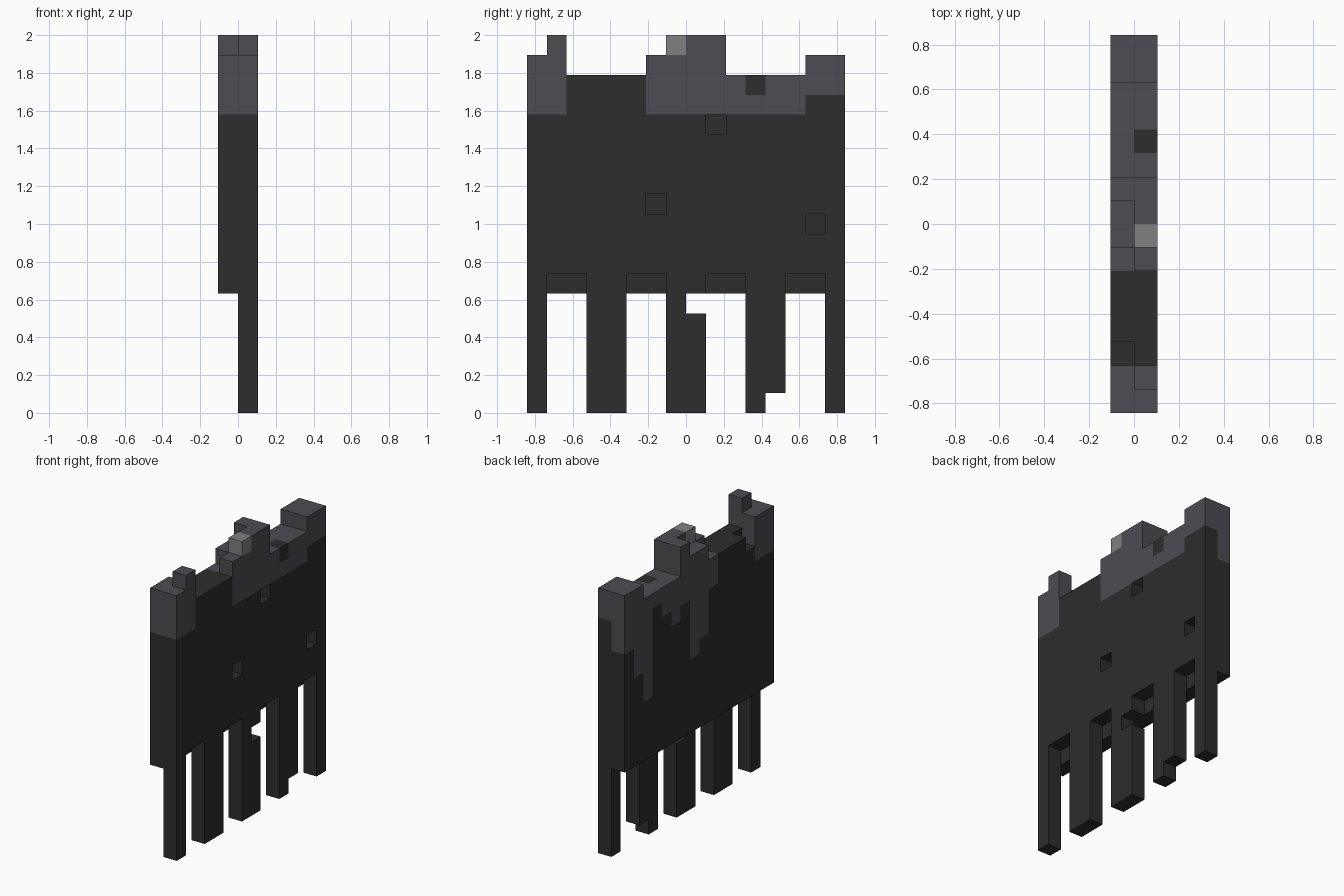
import bpy, bmesh
from mathutils import Vector

U = 2 / 19          # size of one block
BACK, FRONT = -1, 0  # the two block layers along x

cube = bpy.data.objects.get("Cube")
if cube:
    bpy.data.objects.remove(cube, do_unlink=True)


def make_material(name, rgb):
    mat = bpy.data.materials.new(name)
    mat.use_nodes = True
    color = (*rgb, 1)
    mat.diffuse_color = color
    bsdf = mat.node_tree.nodes["Principled BSDF"]
    bsdf.inputs["Base Color"].default_value = color
    bsdf.inputs["Roughness"].default_value = 0.9
    return mat


charcoal = make_material("charcoal", (0.026, 0.026, 0.026))
slate = make_material("slate grey", (0.074, 0.074, 0.084))
pale = make_material("pale grey", (0.216, 0.216, 0.216))


def blocks(layer, y0, y1, z0, z1):
    """All block cells in a box of one layer."""
    return {(layer, y, z) for y in range(y0, y1) for z in range(z0, z1)}


# Back panel: full sheet with a stepped top
back = blocks(BACK, -8, 8, 6, 17)
for y0, y1, top in ((-8, -6, 18), (-1, 1, 18), (1, 2, 19), (6, 8, 18)):
    back |= blocks(BACK, y0, y1, 17, top)
back -= blocks(BACK, -6, -5, 16, 17)

# Front panel: sheet with its own stepped top and missing blocks
front = blocks(FRONT, -8, 8, 6, 17)
for y0, y1, top in ((-8, -7, 18), (-7, -6, 19), (-2, -1, 18),
                    (-1, 2, 19), (6, 8, 18)):
    front |= blocks(FRONT, y0, y1, 17, top)
for y, z in ((1, 14), (-2, 10), (6, 9)):
    front -= blocks(FRONT, y, y + 1, z, z + 1)
for y in (-7, -3, 1, 5):
    front -= blocks(FRONT, y, y + 2, 6, 7)

# Hanging strips below the front panel
legs = set()
for y0, y1 in ((-8, -7), (-5, -3), (-1, 1), (3, 5), (7, 8)):
    legs |= blocks(FRONT, y0, y1, 0, 6)
legs -= blocks(FRONT, 0, 1, 5, 6) | blocks(FRONT, 4, 5, 0, 1)

solid = back | front | legs

# Grey cap running along the top, dripping down the back
cap = set()
for y0, y1, low in ((-8, -6, 15), (-2, 6, 15), (6, 8, 16)):
    cap |= blocks(FRONT, y0, y1, low, 19)
cap -= blocks(FRONT, 3, 4, 16, 17)
cap |= blocks(BACK, -8, -6, 15, 19)
for i, low in enumerate((15, 12, 11, 15, 14, 15, 16, 10, 12, 14)):
    cap |= blocks(BACK, i - 2, i - 1, low, 19)
cap &= solid
light_block = blocks(FRONT, -1, 0, 18, 19)
cap -= light_block


def build(name, cells, mat):
    """Mesh of the outward faces of the cells."""
    bm = bmesh.new()
    for cell in sorted(cells):
        for axis in range(3):
            for side in (0, 1):
                near = list(cell)
                near[axis] += 2 * side - 1
                if tuple(near) in solid:
                    continue
                corners = []
                for a, b in ((0, 0), (1, 0), (1, 1), (0, 1)):
                    p = Vector(cell)
                    p[axis] += side
                    p[(axis + 1) % 3] += a
                    p[(axis + 2) % 3] += b
                    corners.append(bm.verts.new(p * U))
                bm.faces.new(corners if side else corners[::-1])
    bmesh.ops.remove_doubles(bm, verts=bm.verts, dist=U / 100)
    mesh = bpy.data.meshes.new(name)
    bm.to_mesh(mesh)
    bm.free()
    mesh.materials.append(mat)
    obj = bpy.data.objects.new(name, mesh)
    bpy.context.collection.objects.link(obj)


build("back_panel", back - cap, charcoal)
build("front_panel", front - cap - light_block, charcoal)
build("hanging_strips", legs, charcoal)
build("grey_cap", cap, slate)
build("pale_block", light_block, pale)
